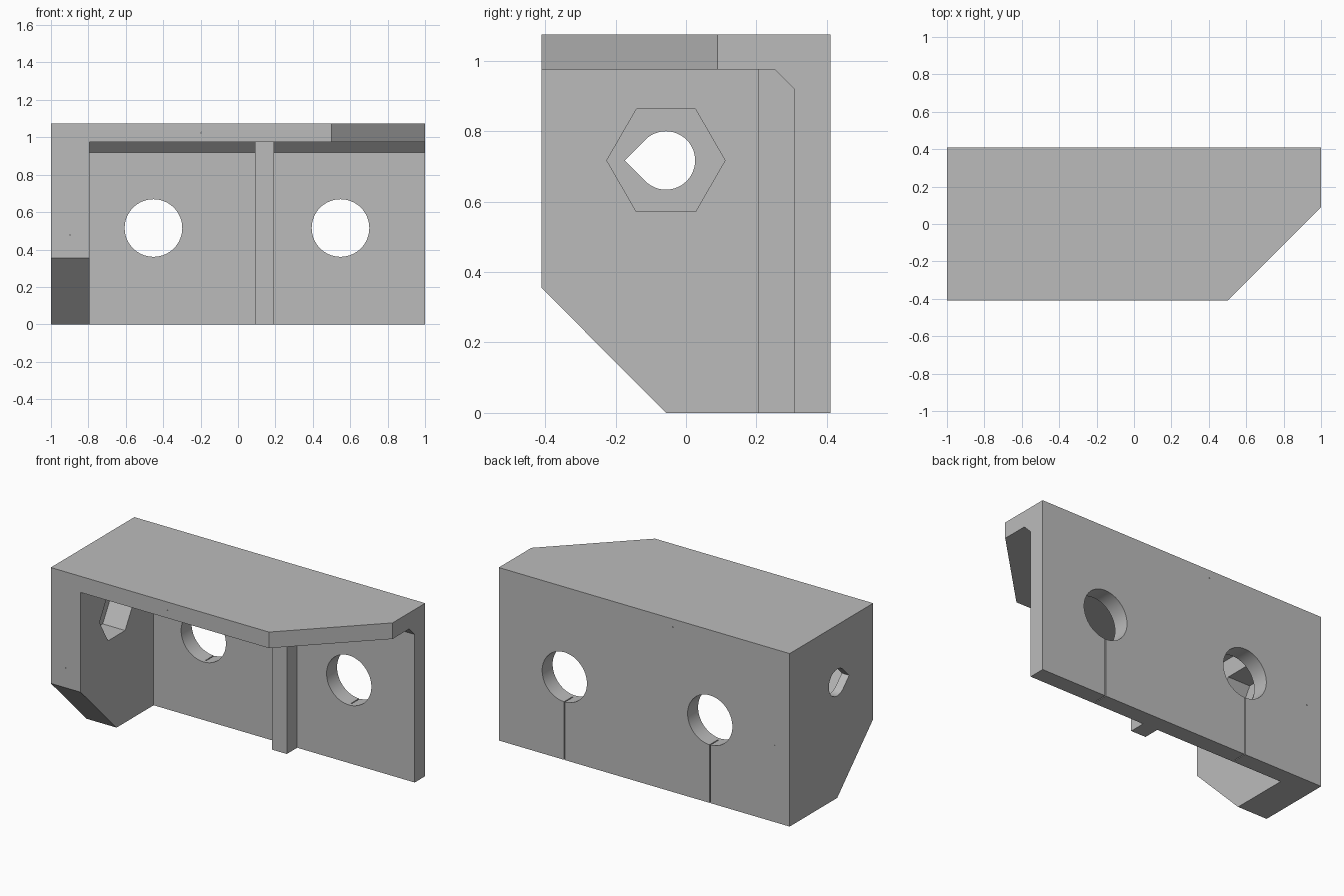
import bpy, bmesh, math
from mathutils import Vector

cube = bpy.data.objects.get("Cube")
if cube:
    bpy.data.objects.remove(cube, do_unlink=True)

grey = bpy.data.materials.new("light_grey_plastic")
grey.use_nodes = True
COLOUR = (0.5, 0.5, 0.5, 1)
grey.diffuse_color = COLOUR
grey.node_tree.nodes["Principled BSDF"].inputs["Base Color"].default_value = COLOUR

# Main dimensions
BACK, FRONT = 0.41, -0.41
TOP, LID = 1.075, 0.975          # lid top and underside
PLATE = 0.307                    # inner face of the back plate
WALL = -0.795                    # inner face of the side wall
NUT_Y, NUT_Z = -0.057, 0.717


def prism(name, outline, axis, start, end):
    """Extrude a 2D outline along an axis; its points fill the other two axes in order."""
    bm = bmesh.new()
    verts = []
    for p in outline:
        co = list(p)
        co.insert(axis, start)
        verts.append(bm.verts.new(co))
    face = bm.faces.new(verts)
    side = bmesh.ops.extrude_face_region(bm, geom=[face])["geom"]
    shift = Vector((0, 0, 0))
    shift[axis] = end - start
    bmesh.ops.translate(bm, vec=shift, verts=[v for v in side if isinstance(v, bmesh.types.BMVert)])
    bmesh.ops.recalc_face_normals(bm, faces=bm.faces)
    mesh = bpy.data.meshes.new(name)
    bm.to_mesh(mesh)
    bm.free()
    mesh.materials.append(grey)
    obj = bpy.data.objects.new(name, mesh)
    bpy.context.collection.objects.link(obj)
    return obj


def ring(cx, cy, radius, sides):
    return [(cx + radius * math.cos(math.tau * i / sides),
             cy + radius * math.sin(math.tau * i / sides)) for i in range(sides)]


def rect(a0, a1, b0, b1):
    return [(a0, b0), (a1, b0), (a1, b1), (a0, b1)]


def combine(target, tool, operation):
    """Apply a boolean to the target and remove the tool."""
    tool.hide_render = True
    mod = target.modifiers.new(operation.lower(), "BOOLEAN")
    mod.operation, mod.solver, mod.object = operation, "EXACT", tool
    deps = bpy.context.evaluated_depsgraph_get()
    result = bpy.data.meshes.new_from_object(target.evaluated_get(deps))
    target.modifiers.clear()
    target.data = result
    bpy.data.objects.remove(tool, do_unlink=True)


# Back plate and lid with a chamfered inner corner
bracket = prism("bracket", [(BACK, 0), (BACK, TOP), (FRONT, TOP), (FRONT, LID),
                            (0.253, LID), (PLATE, 0.92), (PLATE, 0)], 0, -1, 1)

# Side wall with a sloped lower front corner
side_wall = prism("side_wall", [(BACK, 0), (BACK, TOP), (FRONT, TOP), (FRONT, 0.355),
                                (-0.057, 0)], 0, -1, WALL)
combine(bracket, side_wall, "UNION")

# Upright rib on the back plate
rib = prism("rib", rect(0.09, 0.192, 0.205, 0.35), 2, 0, 1.02)
combine(bracket, rib, "UNION")

# Clipped corner of the lid
corner = prism("corner_cutter", [(0.4, -0.51), (1.1, 0.19), (1.1, -0.51)], 2, 0.9, 1.2)
combine(bracket, corner, "DIFFERENCE")

# Screw holes, each with a narrow slit below it in the rear face
for x in (-0.452, 0.548):
    hole = prism("screw_hole_cutter", ring(x, 0.515, 0.154, 64), 1, 0.2, 0.5)
    combine(bracket, hole, "DIFFERENCE")
    slit = prism("slit_cutter", rect(x - 0.003, x + 0.003, -0.1, 0.4), 1, 0.33, 0.5)
    combine(bracket, slit, "DIFFERENCE")

# Teardrop bolt hole and hexagonal nut pocket in the side wall
R = 0.083
arc = [math.radians(-135 + 270 * i / 36) for i in range(37)]
drop = [(NUT_Y + R * math.cos(a), NUT_Z + R * math.sin(a)) for a in arc]
drop.append((NUT_Y - R * math.sqrt(2), NUT_Z))
combine(bracket, prism("bolt_hole_cutter", drop, 0, -1.1, -0.7), "DIFFERENCE")
pocket = prism("nut_pocket_cutter", ring(NUT_Y, NUT_Z, 0.168, 6), 0, WALL - 0.154, -0.7)
combine(bracket, pocket, "DIFFERENCE")

# Pin holes running front to back through the wall and lid
for x, z in ((-0.897, 0.478), (-0.197, 1.025)):
    pin = prism("pin_hole_cutter", ring(x, z, 0.003, 8), 1, -0.5, 0.5)
    combine(bracket, pin, "DIFFERENCE")

# Smooth the round holes, keep the edges sharp
for o in bpy.context.selected_objects:
    o.select_set(False)
bracket.select_set(True)
bpy.context.view_layer.objects.active = bracket
bpy.ops.object.shade_smooth_by_angle(angle=math.radians(30))
